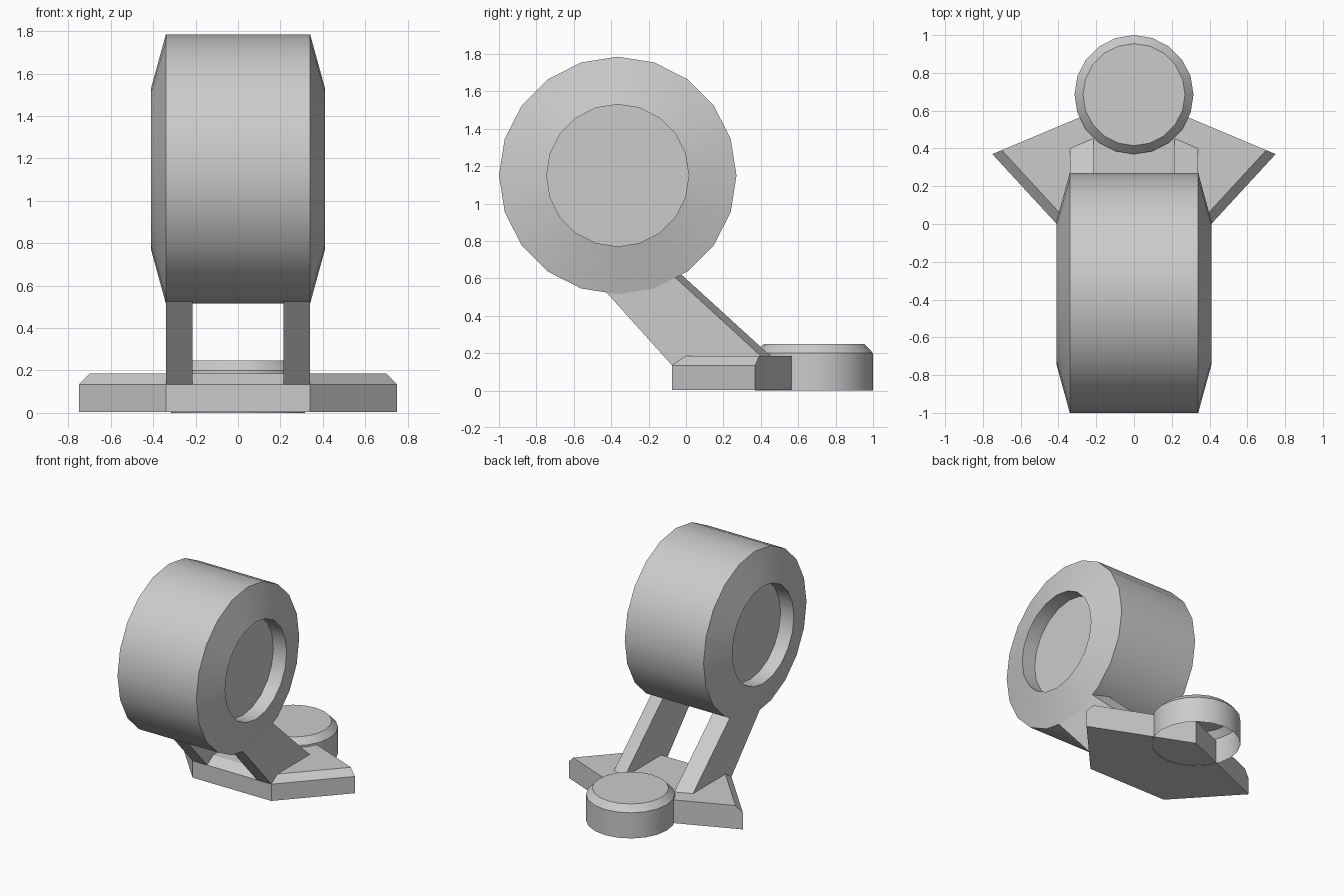
import bpy, math
from mathutils import Matrix

if "Cube" in bpy.data.objects:
    bpy.data.objects.remove(bpy.data.objects["Cube"])


def make(name, verts, faces, smooth=False):
    me = bpy.data.meshes.new(name)
    me.from_pydata(verts, [], faces)
    me.update()
    ob = bpy.data.objects.new(name, me)
    bpy.context.collection.objects.link(ob)
    if smooth:
        bpy.ops.object.select_all(action='DESELECT')
        ob.select_set(True)
        bpy.context.view_layer.objects.active = ob
        bpy.ops.object.shade_smooth_by_angle(angle=math.radians(30))
    return ob


def lathe(name, profile, matrix, cap_start, cap_end, n=20):
    """Spin (radius, height) points, listed bottom to top, around local z."""
    verts = [matrix @ Matrix.Rotation(2 * math.pi * i / n, 4, 'Z')
             @ Matrix.Translation((r, 0, h)) for r, h in profile for i in range(n)]
    verts = [m.to_translation() for m in verts]
    faces = [(k * n + i, k * n + (i + 1) % n, (k + 1) * n + (i + 1) % n, (k + 1) * n + i)
             for k in range(len(profile) - 1) for i in range(n)]
    if cap_start:
        faces.append(tuple(reversed(range(n))))
    if cap_end:
        faces.append(tuple(range((len(profile) - 1) * n, len(profile) * n)))
    return make(name, verts, faces, smooth=True)


def loft(name, lower, upper):
    """Closed solid between two matching counter-clockwise loops."""
    n = len(lower)
    faces = [tuple(reversed(range(n))), tuple(range(n, 2 * n))]
    faces += [(i, (i + 1) % n, n + (i + 1) % n, n + i) for i in range(n)]
    return make(name, lower + upper, faces)


# Drum lying along x, with chamfered rims and a round recess in each end
side = [(0.635, 0.34), (0.38, 0.41), (0.38, 0.295)]
profile = [(r, -h) for r, h in reversed(side)] + side
lathe("drum", profile,
      Matrix.Translation((0, -0.365, 1.15)) @ Matrix.Rotation(math.pi / 2, 4, 'Y'),
      True, True)

# Round rear foot, bevelled on top and open underneath
lathe("rear_foot", [(0.315, 0), (0.315, 0.2), (0.27, 0.248)],
      Matrix.Translation((0, 0.685, 0)), False, True)

# Five-sided base plate, bevelled along the front three edges
outline = [(-0.34, -0.075), (0.34, -0.075), (0.75, 0.37), (0, 0.685), (-0.75, 0.37)]
top = [(-0.34, 0), (0.34, 0), (0.70, 0.391), (0, 0.685), (-0.70, 0.391)]
z0, z1, z2 = 0.004, 0.135, 0.185
verts = [(x, y, z0) for x, y in outline] + [(x, y, z1) for x, y in outline] \
    + [(x, y, z2) for x, y in top]
faces = [(4, 3, 2, 1, 0), (10, 11, 12, 13, 14)]
for i in (0, 1, 4):
    j = (i + 1) % 5
    faces += [(i, j, 5 + j, 5 + i), (5 + i, 5 + j, 10 + j, 10 + i)]
# the rear walls rise straight to the top
faces += [(2, 3, 13, 12, 7), (3, 4, 9, 14, 13)]
# the rear corner needs no middle point
used = [i for i in range(15) if i != 8]
make("base_plate", [verts[i] for i in used],
     [tuple(used.index(i) for i in f) for f in faces])

# Two slanted legs, rear faces angled to follow the base plate
for s, label in ((1, "right"), (-1, "left")):
    a, b = 0.215 * s, 0.34 * s
    lower = [(a, -0.075, 0.135), (b, -0.075, 0.135), (b, 0.405, 0.18), (a, 0.458, 0.18)]
    upper = [(a, -0.50, 0.608), (b, -0.50, 0.608), (b, -0.14, 0.68), (a, -0.09, 0.68)]
    if s < 0:
        lower, upper = lower[::-1], upper[::-1]
    loft("leg_" + label, lower, upper)
